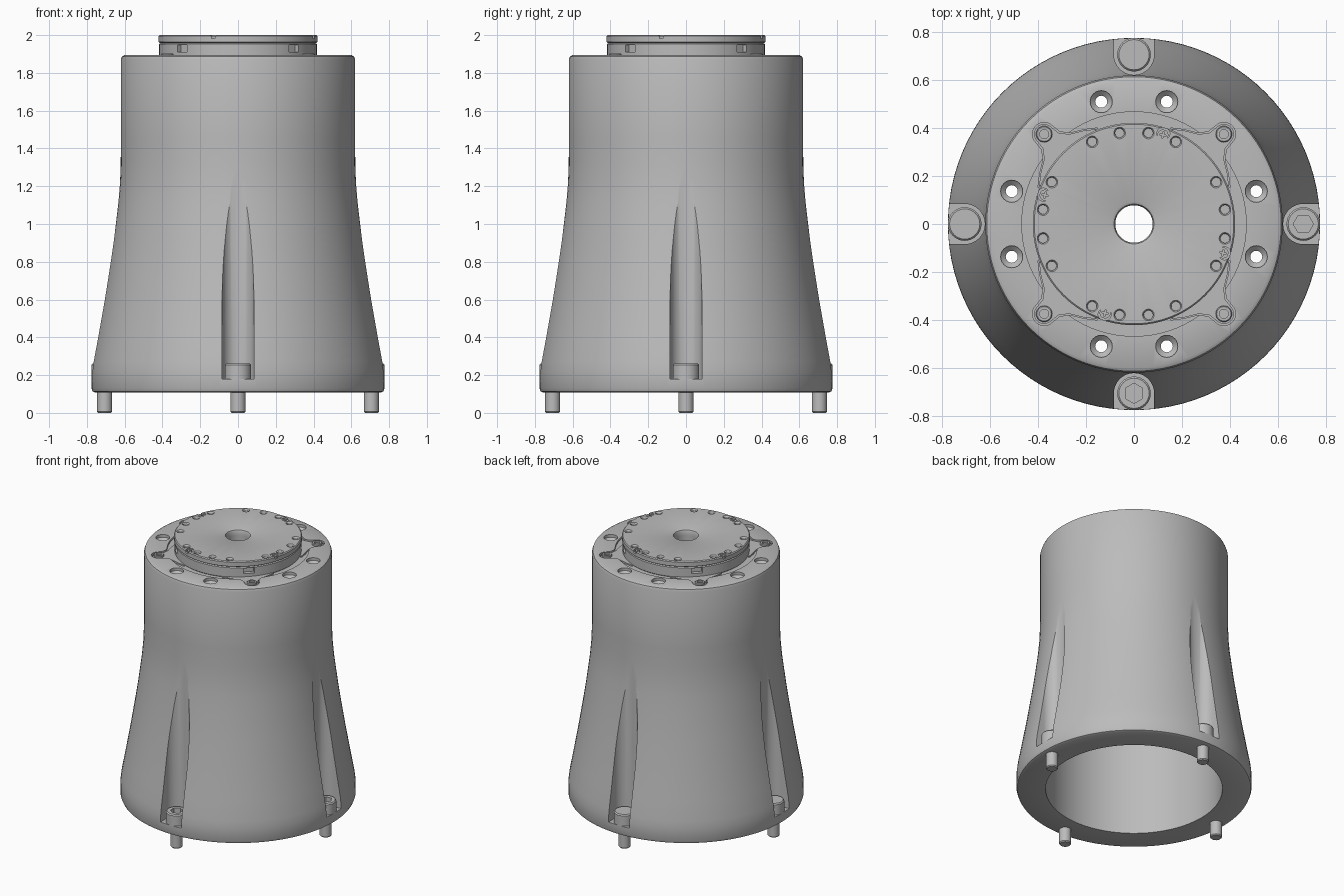
import bpy, bmesh
from math import radians, cos, sin, pi
from mathutils import Matrix

if "Cube" in bpy.data.objects:
    bpy.data.objects.remove(bpy.data.objects["Cube"])

grey = bpy.data.materials.new("machined grey")
grey.use_nodes = True
grey.diffuse_color = (0.5, 0.5, 0.5, 1)
grey.node_tree.nodes["Principled BSDF"].inputs["Base Color"].default_value = grey.diffuse_color

QUARTERS = (0, 90, 180, 270)
DIAGONALS = (45, 135, 225, 315)


def polar(angle, radius=0, z=0):
    """Frame turned about z, then moved outward."""
    return Matrix.Rotation(radians(angle), 4, 'Z') @ Matrix.Translation((radius, 0, z))


def merge(target, piece, frame):
    piece.transform(frame)
    bmesh.ops.recalc_face_normals(piece, faces=piece.faces)
    mesh = bpy.data.meshes.new("piece")
    piece.to_mesh(mesh)
    piece.free()
    target.from_mesh(mesh)
    bpy.data.meshes.remove(mesh)


def revolve(target, profile, frame=Matrix(), sides=24, closed=False):
    piece = bmesh.new()
    verts = [piece.verts.new((r, 0, z)) for r, z in profile]
    pairs = list(zip(verts, verts[1:] + verts[:1]))
    edges = [piece.edges.new(p) for p in (pairs if closed else pairs[:-1])]
    bmesh.ops.spin(piece, geom=verts + edges, cent=(0, 0, 0), axis=(0, 0, 1),
                   angle=2 * pi, steps=sides, use_merge=True)
    bmesh.ops.remove_doubles(piece, verts=piece.verts, dist=1e-5)
    merge(target, piece, frame)


def rod(target, radius, z0, z1, frame, sides=24, top_radius=None):
    top = radius if top_radius is None else top_radius
    revolve(target, [(0, z0), (radius, z0), (top, z1), (0, z1)], frame, sides)


def prism(target, outline, z0, z1, frame):
    piece = bmesh.new()
    face = piece.faces.new([piece.verts.new((x, y, z0)) for x, y in outline])
    solid = bmesh.ops.extrude_face_region(piece, geom=[face])["geom"]
    bmesh.ops.translate(piece, vec=(0, 0, z1 - z0),
                        verts=[g for g in solid if isinstance(g, bmesh.types.BMVert)])
    merge(target, piece, frame)


def arc(cx, radius, start, end, steps):
    angles = [radians(start + (end - start) * i / steps) for i in range(steps + 1)]
    return [(cx + radius * cos(a), radius * sin(a)) for a in angles]


def finish(bm, name):
    mesh = bpy.data.meshes.new(name)
    bm.to_mesh(mesh)
    bm.free()
    obj = bpy.data.objects.new(name, mesh)
    bpy.context.collection.objects.link(obj)
    mesh.materials.append(grey)
    return obj


def activate(obj):
    bpy.ops.object.select_all(action='DESELECT')
    obj.select_set(True)
    bpy.context.view_layer.objects.active = obj


def cut(obj, cutter_bm):
    cutter = finish(cutter_bm, "cutter")
    cutter.hide_render = True
    activate(obj)
    mod = obj.modifiers.new("cut", 'BOOLEAN')
    mod.operation, mod.solver, mod.object = 'DIFFERENCE', 'EXACT', cutter
    bpy.ops.object.modifier_apply(modifier=mod.name)
    bpy.data.objects.remove(cutter)


def smooth(obj):
    activate(obj)
    bpy.ops.object.shade_smooth_by_angle(angle=radians(30))


def ear_outline(grow):
    """Mounting ear flaring from the ring to a rounded tip."""
    side = [(0.39, 0.17), (0.425, 0.125), (0.455, 0.075), (0.49, 0.046)]
    tip = arc(0.53, 0.042 + grow, -90, 90, 12)
    return [(x, -y - grow) for x, y in side] + tip + [(x, y + grow) for x, y in side[::-1]]


# Flared hollow body with a capped top
body_bm = bmesh.new()
revolve(body_bm, [
    (0.583, 0.108), (0.757, 0.108), (0.77, 0.114), (0.776, 0.13), (0.775, 0.22), (0.769, 0.27),
    (0.745, 0.4), (0.71, 0.6), (0.678, 0.8), (0.66, 0.92), (0.647, 1.02), (0.634, 1.12),
    (0.625, 1.22), (0.621, 1.32), (0.62, 1.45), (0.62, 1.87), (0.614, 1.887), (0.6, 1.895),
    (0.468, 1.895), (0.468, 1.88), (0.4, 1.88), (0.4, 1.775), (0.583, 1.775),
], sides=96, closed=True)
body = finish(body_bm, "flared_body")

# Bolt slots, countersunk holes and ear pockets cut from the body
cuts = bmesh.new()
slot = [(0.9, 0.084)] + arc(0.706, 0.084, 90, 270, 24) + [(0.9, -0.084)]
for a in QUARTERS:
    prism(cuts, slot, 0.18, 1.4, polar(a))
    for off in (-15, 15):
        revolve(cuts, [(0, 1.7), (0.025, 1.7), (0.025, 1.855), (0.046, 1.875), (0.046, 1.95),
                       (0, 1.95)], polar(a + off, 0.528))
for a in DIAGONALS:
    prism(cuts, ear_outline(0.007), 1.865, 1.95, polar(a))
cut(body, cuts)
smooth(body)

# Base bolts with hexagonal sockets
for a, side in zip(QUARTERS, ("left", "back", "right", "front")):
    bm = bmesh.new()
    frame = polar(a, 0.706)
    revolve(bm, [(0, 0), (0.034, 0), (0.04, 0.007), (0.04, 0.18), (0.07, 0.18),
                 (0.07, 0.254), (0.063, 0.262), (0, 0.262)], frame, 32)
    bolt = finish(bm, side + "_base_bolt")
    socket = bmesh.new()
    rod(socket, 0.042, 0.222, 0.3, frame, 6)
    cut(bolt, socket)
    smooth(bolt)

# Fixed ring with access notches above the ear screws
ring_bm = bmesh.new()
revolve(ring_bm, [(0.078, 1.7), (0.398, 1.7), (0.398, 1.88), (0.413, 1.88), (0.418, 1.885),
                  (0.418, 1.952), (0.41, 1.958), (0.078, 1.958)], sides=96, closed=True)
ring = finish(ring_bm, "fixed_ring")
notches = bmesh.new()
for a in DIAGONALS:
    prism(notches, [(0.39, -0.036), (0.46, -0.036), (0.46, 0.036), (0.39, 0.036)],
          1.91, 1.948, polar(a))
cut(ring, notches)
smooth(ring)

# Mounting ears and their socket screws
ears_bm = bmesh.new()
for a in DIAGONALS:
    prism(ears_bm, ear_outline(0), 1.86, 1.887, polar(a))
smooth(finish(ears_bm, "mounting_ears"))
screws_bm = bmesh.new()
for a in DIAGONALS:
    revolve(screws_bm, [(0, 1.885), (0.034, 1.885), (0.034, 1.898), (0.03, 1.902),
                        (0.019, 1.902), (0.019, 1.89), (0, 1.89)], polar(a, 0.53))
smooth(finish(screws_bm, "ear_screws"))

# Rotating output disc with a rounded centre hole
disc_bm = bmesh.new()
revolve(disc_bm, [(0.078, 1.958), (0.412, 1.958), (0.422, 1.964), (0.422, 1.994), (0.416, 2.0),
                  (0.094, 2.0), (0.083, 1.995), (0.078, 1.984)], sides=96, closed=True)
disc = finish(disc_bm, "output_disc")
holes = bmesh.new()
for a in QUARTERS:
    for off in (-27, -9, 9, 27):
        rod(holes, 0.019, 1.968, 1.992, polar(a + off, 0.384), 20)
        rod(holes, 0.019, 1.992, 2.01, polar(a + off, 0.384), 20, 0.031)
    rod(holes, 0.027, 1.982, 2.02, polar(a - 18, 0.397), 20)
cut(disc, holes)
smooth(disc)

# Cross-slotted screws sitting in the disc edge
small_bm = bmesh.new()
for a in QUARTERS:
    rod(small_bm, 0.023, 1.98, 1.995, polar(a - 18, 0.39), 20)
small = finish(small_bm, "disc_screws")
for turn in (0, 90):
    crosses = bmesh.new()
    for a in QUARTERS:
        prism(crosses, [(-0.014, -0.003), (0.014, -0.003), (0.014, 0.003), (-0.014, 0.003)],
              1.988, 2.01, polar(a - 18, 0.39) @ polar(turn))
    cut(small, crosses)
smooth(small)
